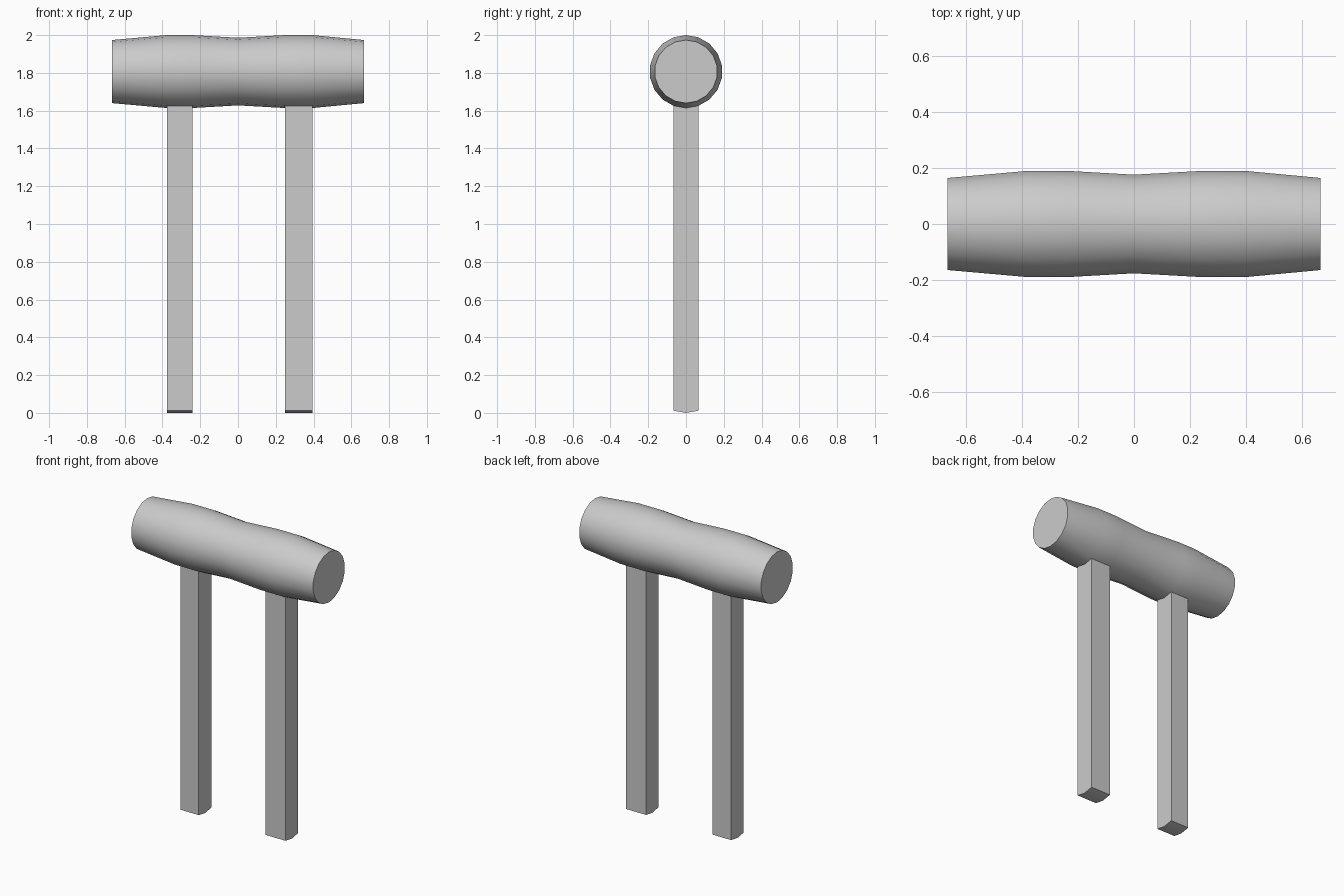
import bpy
import bmesh
import math
from mathutils import Vector

if "Cube" in bpy.data.objects:
    bpy.data.objects.remove(bpy.data.objects["Cube"])

SIDES = 18
AXIS_Z = 1.807
# Body profile along x: (position, radius)
PROFILE = [(-0.667, 0.167), (-0.377, 0.193), (-0.242, 0.193), (0.0, 0.179),
           (0.248, 0.193), (0.394, 0.193), (0.667, 0.167)]
LEG_SPANS = (1, 4)  # profile segments that carry a leg


def ring(bm, x, r):
    # First vertex is at the very bottom
    steps = [2 * math.pi * i / SIDES for i in range(SIDES)]
    return [bm.verts.new((x, r * math.sin(a), AXIS_Z - r * math.cos(a))) for a in steps]


bm = bmesh.new()

# Barrel-shaped horizontal body
rings = [ring(bm, x, r) for x, r in PROFILE]
leg_faces = []
for s, (a, b) in enumerate(zip(rings, rings[1:])):
    for i in range(SIDES):
        j = (i + 1) % SIDES
        face = bm.faces.new((a[i], a[j], b[j], b[i]))
        if s in LEG_SPANS and i in (0, SIDES - 1):
            leg_faces.append(face)
bm.faces.new(rings[0])
bm.faces.new(rings[-1])
bmesh.ops.recalc_face_normals(bm, faces=bm.faces)

# Two legs drawn straight down from the underside faces
out = bmesh.ops.extrude_face_region(bm, geom=leg_faces)
moved = [g for g in out["geom"] if isinstance(g, bmesh.types.BMVert)]
drop = min(v.co.z for v in moved)
bmesh.ops.translate(bm, verts=moved, vec=Vector((0, 0, -drop)))
bmesh.ops.delete(bm, geom=[f for f in leg_faces if f.is_valid], context='FACES')
bmesh.ops.recalc_face_normals(bm, faces=bm.faces)

mesh = bpy.data.meshes.new("body_with_legs")
bm.to_mesh(mesh)
bm.free()
obj = bpy.data.objects.new("body_with_legs", mesh)
bpy.context.collection.objects.link(obj)

# Smooth barrel, crisp legs and end caps
bpy.context.view_layer.objects.active = obj
obj.select_set(True)
bpy.ops.object.shade_smooth_by_angle(angle=math.radians(30))
